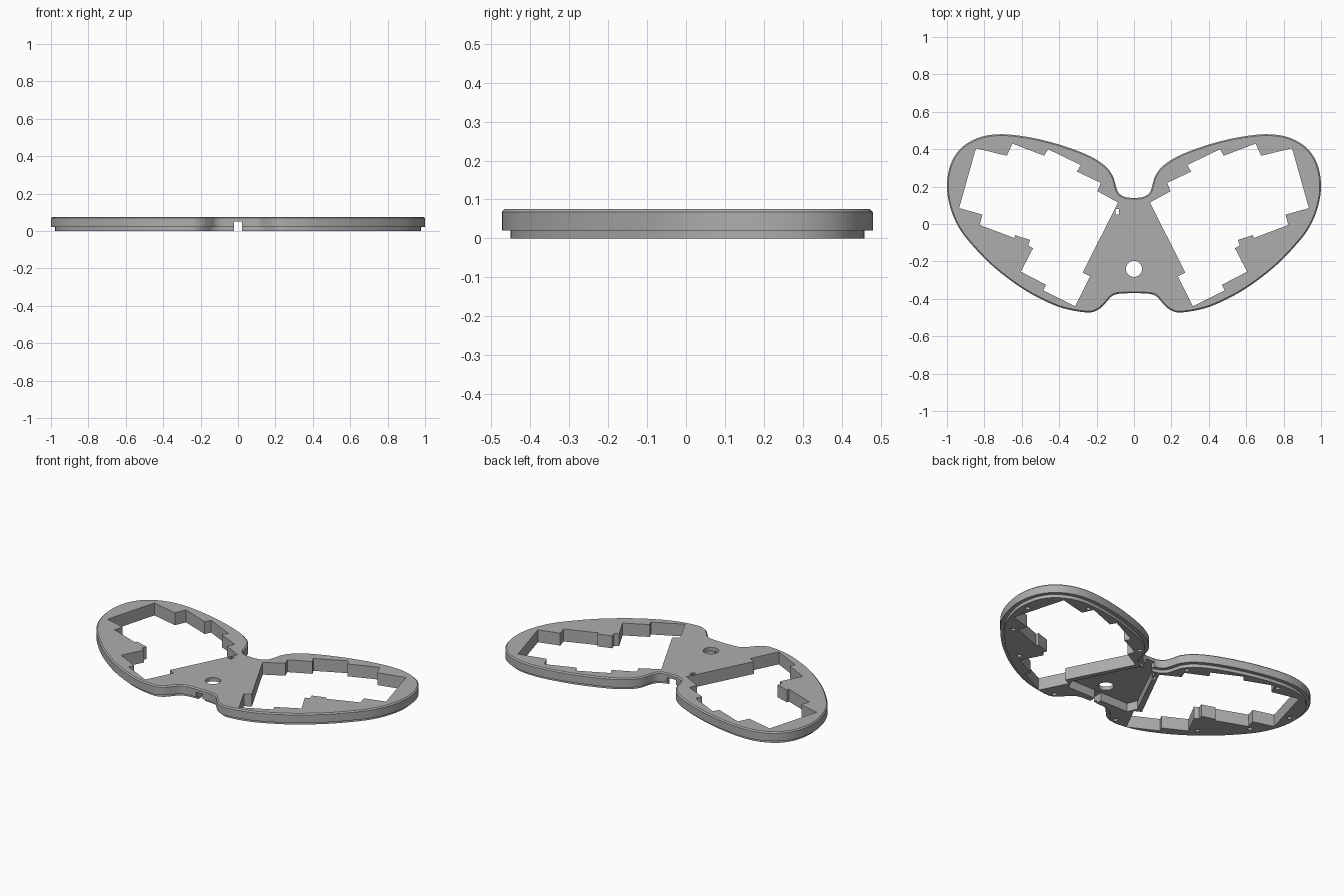
import bpy, bmesh, math
from mathutils import Vector

cube = bpy.data.objects.get("Cube")
if cube:
    bpy.data.objects.remove(cube, do_unlink=True)

grey = bpy.data.materials.new("mid grey")
grey.use_nodes = True
colour = (0.42, 0.42, 0.42, 1)
grey.diffuse_color = colour
grey.node_tree.nodes["Principled BSDF"].inputs["Base Color"].default_value = colour


def mirror(points):
    return [(-x, y) for x, y in reversed(points)]


def smooth_loop(points, steps):
    """Closed curve passing through every point."""
    pts = [Vector(p) for p in points]
    n, out = len(pts), []
    for i in range(n):
        a, b, c, d = (pts[(i + k - 1) % n] for k in range(4))
        for s in range(steps):
            t = s / steps
            out.append(0.5 * (2 * b + (c - a) * t + (2 * a - 5 * b + 4 * c - d) * t ** 2
                              + (3 * b - a - 3 * c + d) * t ** 3))
    return out


def inset(loop, amount):
    """Move a clockwise loop inwards."""
    out = []
    for i, p in enumerate(loop):
        t = (loop[(i + 1) % len(loop)] - loop[i - 1]).normalized()
        out.append(p + Vector((t.y, -t.x)) * amount)
    return out


def loft(name, layers):
    """Solid from stacked loops given as (points, height)."""
    bm = bmesh.new()
    rings = [[bm.verts.new((p[0], p[1], z)) for p in loop] for loop, z in layers]
    for low, high in zip(rings, rings[1:]):
        for i in range(len(low)):
            bm.faces.new((low[i - 1], low[i], high[i], high[i - 1]))
    bm.faces.new(rings[0])
    bm.faces.new(rings[-1])
    bmesh.ops.recalc_face_normals(bm, faces=bm.faces)
    mesh = bpy.data.meshes.new(name)
    bm.to_mesh(mesh)
    bm.free()
    mesh.materials.append(grey)
    obj = bpy.data.objects.new(name, mesh)
    bpy.context.collection.objects.link(obj)
    return obj


def circle(x, y, r, n):
    return [(x + r * math.cos(i * math.tau / n), y + r * math.sin(i * math.tau / n))
            for i in range(n)]


def box(x0, x1, y0, y1):
    return [(x0, y0), (x1, y0), (x1, y1), (x0, y1)]


# Two-lobed outline, left half from back centre round to front centre
half = [(.05, .145), (.085, .17), (.1, .215), (.115, .26), (.16, .315), (.25, .37),
        (.4, .425), (.55, .462), (.7, .48), (.82, .465), (.92, .41), (.98, .32),
        (1, .2), (.98, .08), (.93, -.03), (.85, -.13), (.75, -.23), (.62, -.33),
        (.5, -.4), (.38, -.45), (.25, -.473), (.19, -.457), (.15, -.42),
        (.12, -.387), (.08, -.373)]
outline = smooth_loop([(0, .14)] + half + [(0, -.37)] + mirror(half), 5)
lip = inset(outline, .022)

# Plate with a stepped lip below and a chamfered top edge
plate = loft("case_plate", [(lip, 0), (lip, .02), (outline, .02), (outline, .068),
                            (inset(outline, .007), .075)])

# Stepped opening in each lobe
opening = [(.085, .115), (.195, .175), (.178, .22), (.305, .28), (.285, .315),
           (.46, .4), (.48, .365), (.65, .43), (.68, .365), (.845, .405),
           (.935, .085), (.81, .05), (.825, -.005), (.64, -.075), (.635, -.06),
           (.555, -.085), (.565, -.115), (.54, -.13), (.605, -.255), (.47, -.325),
           (.485, -.355), (.315, -.44), (.235, -.28), (.275, -.26)]
pocket = [(.055, .115), (.235, -.25), (.21, -.31)]
screws = [(.17, .25), (.68, .42), (.94, .21), (.85, -.02), (.64, -.22), (.22, -.42)]

below, above, roof = -.1, .2, .052
cuts = [(opening, below, above), (mirror(opening), below, above),
        (pocket + mirror(pocket), below, roof),          # underside pocket
        (box(-.022, .022, -.5, -.28), below, .05),       # front cable notch
        (box(-.03, .03, .1, .25), below, .05),           # back cable notch
        (circle(0, -.24, .043, 32), below, above),       # round hole
        (box(-.1, -.08, .05, .08), below, above)]        # small slot
for x, y in screws:                                      # blind screw holes
    cuts += [(circle(s * x, y, .013, 12), below, .045) for s in (1, -1)]

cutters = []
for shape, low, high in cuts:
    cutter = loft("cutter", [(shape, low), (shape, high)])
    cutter.hide_render = True
    mod = plate.modifiers.new("cut", "BOOLEAN")
    mod.operation, mod.solver, mod.object = "DIFFERENCE", "EXACT", cutter
    cutters.append(cutter)

# Bake the cuts and drop the cutters
bpy.context.view_layer.update()
graph = bpy.context.evaluated_depsgraph_get()
baked = bpy.data.meshes.new_from_object(plate.evaluated_get(graph))
plate.modifiers.clear()
plate.data = baked
for cutter in cutters:
    bpy.data.objects.remove(cutter, do_unlink=True)

bpy.ops.object.select_all(action="DESELECT")
plate.select_set(True)
bpy.context.view_layer.objects.active = plate
bpy.ops.object.shade_smooth_by_angle(angle=math.radians(25))
